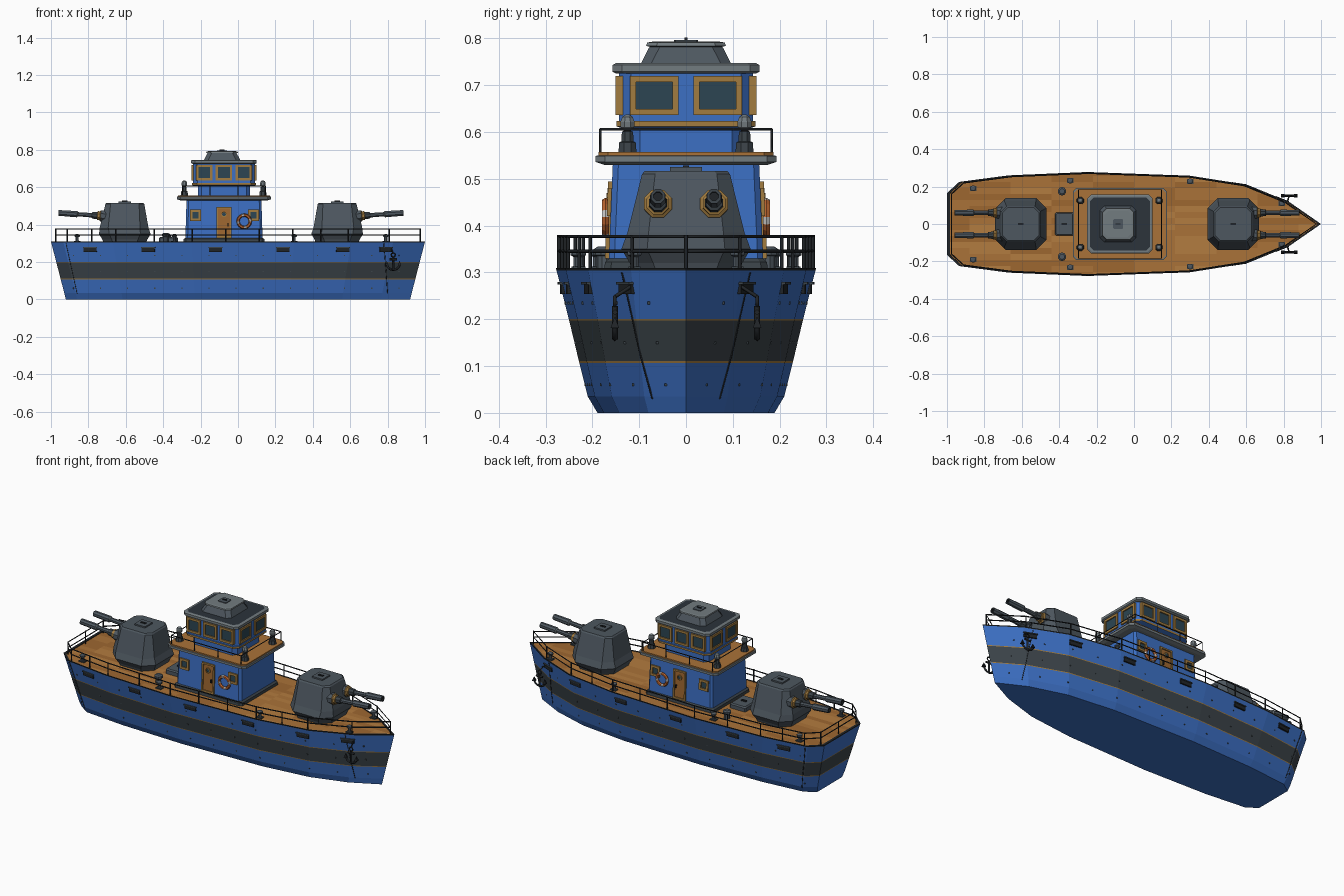
import bpy, bmesh, math, random
from mathutils import Vector, Matrix

if "Cube" in bpy.data.objects:
    bpy.data.objects.remove(bpy.data.objects["Cube"])
random.seed(4)
PI = math.pi
COL = dict(blue=(.045, .16, .55), band=(.045, .058, .068), steel=(.075, .095, .115), pale=(.17, .2, .215),
           gold=(.36, .2, .05), glass=(.025, .06, .085), black=(.014, .017, .02), roof=(.025, .033, .043),
           wood1=(.4, .17, .04), wood2=(.34, .135, .03), wood3=(.45, .2, .05), orange=(.5, .13, .03), white=(.7, .7, .68))
M = {}
for k, c in COL.items():
    M[k] = bpy.data.materials.new(k)
    M[k].diffuse_color = (*c, 1)

def make(name, bm, mats, matrix=None):
    me = bpy.data.meshes.new(name)
    bmesh.ops.recalc_face_normals(bm, faces=bm.faces)
    bm.to_mesh(me)
    bm.free()
    for m in mats:
        me.materials.append(M[m])
    ob = bpy.data.objects.new(name, me)
    bpy.context.collection.objects.link(ob)
    if matrix:
        ob.matrix_world = matrix
    return ob

def loft(name, rings, mats, matrix=None, caps=(True, True)):
    """Skin closed rings; mats is one colour or one per band plus the end cap."""
    bm = bmesh.new()
    if isinstance(mats, str):
        mats = [mats] * len(rings)
    names = list(dict.fromkeys(mats))
    vs = [[bm.verts.new(p) for p in r] for r in rings]
    n = len(rings[0])
    for i in range(len(rings) - 1):
        for j in range(n):
            f = bm.faces.new((vs[i][j], vs[i][(j+1) % n], vs[i+1][(j+1) % n], vs[i+1][j]))
            f.material_index = names.index(mats[i])
    if caps[0]:
        bm.faces.new(vs[0][::-1]).material_index = names.index(mats[0])
    if caps[1]:
        bm.faces.new(vs[-1]).material_index = names.index(mats[-1])
    return make(name, bm, names, matrix)

def octo(cx, cy, hx, hy, c, z):
    return [(cx + a, cy + b, z) for a, b in ((hx, -hy+c), (hx, hy-c), (hx-c, hy), (c-hx, hy),
                                             (-hx, hy-c), (-hx, c-hy), (c-hx, -hy), (hx-c, -hy))]

def lathe(name, prof, mats, n=8, matrix=None):
    return loft(name, [[(r*math.cos((i+.5)*2*PI/n), r*math.sin((i+.5)*2*PI/n), z) for i in range(n)]
                       for r, z in prof], mats, matrix)

def box(name, c, s, mat, matrix=None):
    bm = bmesh.new()
    bmesh.ops.create_cube(bm, size=1, matrix=Matrix.Translation(c) @ Matrix.Diagonal((*s, 1)))
    return make(name, bm, [mat], matrix)

def tubes(name, paths, r, mat):
    cu = bpy.data.curves.new(name, 'CURVE')
    cu.dimensions, cu.bevel_depth, cu.bevel_resolution, cu.use_fill_caps = '3D', r, 0, True
    for pts, cyc in paths:
        s = cu.splines.new('POLY')
        s.points.add(len(pts) - 1)
        for p, q in zip(s.points, pts):
            p.co = (*q, 1)
        s.use_cyclic_u = cyc
    cu.materials.append(M[mat])
    ob = bpy.data.objects.new(name, cu)
    bpy.context.collection.objects.link(ob)
    bpy.ops.object.select_all(action='DESELECT')
    ob.select_set(True)
    bpy.context.view_layer.objects.active = ob
    bpy.ops.object.convert(target='MESH')
    return ob

def wall(pos, ang, tilt=0):
    """Local z points out of a wall; ang 0 faces -y, 90 faces +x."""
    return Matrix.Translation(pos) @ Matrix.Rotation(math.radians(ang), 4, 'Z') @ Matrix.Rotation(math.radians(90 - tilt), 4, 'X')

def window(name, pos, ang, w, h, tilt=0, pane='glass', b=.013):
    r = lambda k, d: [(x*(w/2-k), y*(h/2-k), d) for x, y in ((1, -1), (1, 1), (-1, 1), (-1, -1))]
    loft(name, [r(0, -.008), r(0, .008), r(b, .008), r(b, .002)], ['gold']*3 + [pane], wall(pos, ang, tilt))

# Hull, with painted bands and dark rim
HALF = [(-1, .165), (-.935, .225), (-.67, .26), (-.25, .278), (.3, .258), (.605, .21), (.83, .118), (1, 0)]
LEV = [(0, .68), (.035, .755), (.107, .82), (.2, .9), (.31, 1)]
def lerp(t, x):
    for (a, p), (b, q) in zip(t, t[1:]):
        if x <= b:
            return p + (q - p)*(x - a)/(b - a)
    return t[-1][1]
def ring(z, k=1):
    sx, sy = .92 + .08*z/.31, lerp(LEV, z)
    half = [(x*sx*k, y*sy*k, z) for x, y in HALF]
    return [(x, -y, z) for x, y, z in half] + half[-2::-1]
def skin(x, z, s=-1):
    return Vector((x, s*lerp(HALF, x/(.92 + .08*z/.31))*lerp(LEV, z), z))
loft('hull', [ring(z) for z in (0, .035, .107, .111, .197, .201, .304, .31)] + [ring(.31, .985), ring(.302, .985)],
     ['blue', 'blue', 'gold', 'band', 'gold', 'blue', 'black', 'black', 'black', 'black'])

# Plank deck
bm = bmesh.new()
bm.faces.new([bm.verts.new((x, y, .307)) for x, y, z in ring(.31, .986)])
for i in range(-8, 9):
    bmesh.ops.bisect_plane(bm, geom=bm.verts[:] + bm.edges[:] + bm.faces[:], plane_co=(0, i*.032, 0), plane_no=(0, 1, 0))
for i in range(-4, 5):
    bmesh.ops.bisect_plane(bm, geom=bm.verts[:] + bm.edges[:] + bm.faces[:], plane_co=(i*.22, 0, 0), plane_no=(1, 0, 0))
for f in bm.faces:
    f.material_index = random.choice((0, 0, 1, 2))
make('plank_deck', bm, ['wood1', 'wood2', 'wood3'])

# Deck railing
rail = [Vector(p) for p in ring(.31, .975)]
posts = []
for a, b in zip(rail, rail[1:] + rail[:1]):
    k = max(1, round((b - a).length/.17))
    posts += [a.lerp(b, i/k) for i in range(k)]
tubes('deck_railing', [([p + Vector((0, 0, h)) for p in rail], True) for h in (.035, .067)], .0035, 'black')
tubes('railing_posts', [([p - Vector((0, 0, .005)), p + Vector((0, 0, .07))], False) for p in posts], .004, 'black')

# Hull side fittings: scuppers, rivets, seams, anchors
for s in (-1, 1):
    for x in (-.79, -.48, -.12, .24, .56, .79):
        p, t = skin(x, .265, s), skin(x + .01, .265, s) - skin(x - .01, .265, s)
        mt = Matrix.Translation(p) @ Matrix.Rotation(math.atan2(t.y, t.x), 4, 'Z')
        box('scupper', (0, 0, 0), (.07, .012, .022), 'black', mt)
        box('scupper_lip', (0, s*.004, .012), (.076, .014, .005), 'band', mt)
    for z in (.06, .15, .235):
        for i in range(13):
            box('rivet', skin(-.88 + i*.145, z, s), (.006, .005, .006), 'band')
    tubes('hull_seam', [([skin(a + (b - a)*i/6, .3 - .045*i, s) for i in range(7)], False)
                        for a, b in ((.78, .8), (-.92, -.86))], .0025, 'black')
    ax, ay, az = .83, s*.152, .165
    arc = [(ax + .034*math.sin(t), ay, az + .024 - .03*math.cos(t)) for t in [i*PI/8 - PI/2 for i in range(9)]]
    circ = [(ax + .011*math.cos(i*PI/4), ay, .238 + .011*math.sin(i*PI/4)) for i in range(8)]
    tubes('anchor', [(arc, False), ([(ax, ay, az - .008), (ax, ay, .228)], False),
                     ([(ax - .02, ay, .215), (ax + .02, ay, .215)], False)], .0065, 'black')
    tubes('anchor_ring', [(circ, True), ([(ax, ay, .248), (ax - .01, s*.118, .27)], False)], .004, 'black')
    for d in (-1, 1):
        lathe('anchor_fluke', [(.013, 0), (.001, .024)], 'black', 4, Matrix.Translation((ax + d*.034, ay, az + .016)))

# Bollards and round vents
for s in (-1, 1):
    for x, y in ((-.86, .19), (-.34, .232), (.3, .228), (.79, .11)):
        mt = Matrix.Translation((x, s*y, .307))
        box('bollard_base', (0, 0, .003), (.034, .026, .006), 'band', mt)
        lathe('bollard', [(.012, 0), (.009, .008), (.009, .026), (.016, .03), (.016, .038), (.008, .042)], 'steel', 8, mt)
    lathe('deck_vent', [(.016, 0), (.016, .028), (.023, .03), (.023, .042), (.014, .048)], 'steel', 10,
          Matrix.Translation((-.385, s*.175, .307)))

# Hatch box behind the cabin
loft('deck_hatch', [octo(-.372, 0, .05, .062, .006, z) for z in (.305, .328)] + [octo(-.372, 0, .044, .056, .006, .335)], 'steel')
box('hatch_handle', (-.372, 0, .338), (.03, .012, .007), 'black')

# Gun turrets
def turret(cx, d):
    mt = Matrix.Translation((cx, 0, 0)) @ Matrix.Rotation(0 if d > 0 else PI, 4, 'Z')
    loft('turret_base', [octo(0, 0, h, h, c, z) for h, c, z in ((.115, .05, .305), (.12, .05, .32), (.138, .055, .35))], 'steel', mt)
    loft('turret_body', [octo(0, 0, .138, .138, .055, .35), octo(.004, 0, .13, .125, .045, .385),
                         octo(0, 0, .104, .094, .028, .51), octo(0, 0, .098, .088, .028, .517)], 'steel', mt)
    box('turret_hatch', (0, 0, .52), (.068, .068, .01), 'steel', mt)
    box('turret_hatch_handle', (0, 0, .526), (.03, .012, .006), 'black', mt)
    for s in (-1, 1):
        g = mt @ Matrix.Translation((.1, s*.06, .445)) @ Matrix.Rotation(math.radians(86), 4, 'Y')
        lathe('gun_barrel', [(.032, 0), (.032, .03), (.026, .034), (.026, .046), (.021, .048), (.019, .075), (.013, .077),
                             (.012, .15), (.018, .155), (.0165, .255), (.01, .255), (.01, .235)],
              ['steel', 'gold', 'gold', 'gold', 'band', 'band', 'steel', 'pale', 'steel', 'band', 'black', 'black'], 8, g)
turret(.53, 1)
turret(-.605, -1)

# Lower cabin
X = -.075
loft('lower_cabin', [octo(X, 0, .207, .166, .012, .305), octo(X, 0, .2, .156, .012, .54)], 'blue')
loft('cabin_skirt', [octo(X, 0, .218, .175, .014, .305), octo(X, 0, .216, .173, .014, .322), octo(X, 0, .206, .164, .012, .33)], 'band')
for s, ang in ((-1, 0), (1, 180)):
    for x in (-.228, .082):
        window('cabin_window', (x, s*.16, .45), ang, .058, .06, 2.4)
    window('cabin_door', (X, s*.162, .412), ang, .08, .165, 2.4, 'wood2', .009)
    dm = wall((X, s*.164, .455), ang)
    lathe('door_porthole', [(.015, 0), (.015, .006), (.01, .006), (.01, .003)], ['gold', 'gold', 'gold', 'glass'], 10, dm)
    box('door_handle', (X + .022, s*.168, .4), (.006, .012, .018), 'black')
    # Lifebuoy with pale bands
    bm = bmesh.new()
    grid = [[bm.verts.new(((.033 + .0085*math.cos(v*PI/3))*math.cos(u*PI/8), (.033 + .0085*math.cos(v*PI/3))*math.sin(u*PI/8),
                           .0085*math.sin(v*PI/3))) for v in range(6)] for u in range(16)]
    for u in range(16):
        for v in range(6):
            f = bm.faces.new((grid[u][v], grid[u-15][v], grid[u-15][v-5], grid[u][v-5]))
            f.material_index = 1 if u % 4 == 0 else 0
    make('lifebuoy', bm, ['orange', 'white'], wall((.033, s*.172, .418), ang))

# Platform, its railing and the corner lamps
loft('platform', [octo(X, 0, h, w, .02, z) for h, w, z in ((.235, .175, .53), (.252, .193, .536), (.252, .193, .549),
     (.246, .187, .55), (.246, .187, .557))], ['pale', 'pale', 'pale', 'wood1', 'wood1'])
pr = [(X + a*.222, b*.183) for a, b in ((-1, -1), (1, -1), (1, 1), (-1, 1))]
tubes('platform_railing', [([(x, y, .606) for x, y in pr], True)] + [([(x, y, .55), (x, y, .606)], False) for x, y in
      pr + [(X + a, b*.183) for a in (-.075, .075) for b in (-1, 1)]], .003, 'black')
for x in (X - .212, X + .208):
    for s in (-1, 1):
        lathe('corner_lamp', [(.021, 0), (.019, .022), (.014, .024), (.013, .045), (.008, .046), (.0155, .054), (.0165, .065),
                              (.012, .076), (.004, .081)], ['band']*4 + ['pale']*5, 8, Matrix.Translation((x, s*.125, .556)))

# Wheelhouse
loft('wheelhouse', [octo(X, 0, h, w, c, z) for h, w, c, z in ((.14, .118, .02, .55), (.14, .118, .02, .603), (.166, .143, .025, .61),
     (.171, .148, .026, .612), (.171, .148, .026, .623), (.166, .143, .025, .624), (.166, .143, .025, .73))],
     ['blue', 'blue', 'blue', 'gold', 'blue', 'blue', 'blue'])
for s, ang in ((-1, 0), (1, 180)):
    for x in (-.105, 0, .105):
        window('wheelhouse_window', (X + x, s*.143, .678), ang, .088, .084)
for s, ang in ((-1, -90), (1, 90)):
    for y in (-.068, .068):
        window('wheelhouse_window', (X + s*.166, y, .678), ang, .104, .084)

# Roof and cupola
loft('roof', [octo(X, 0, h, w, .02, z) for h, w, z in ((.168, .15, .725), (.175, .157, .729), (.175, .157, .743), (.168, .15, .747),
     (.16, .142, .747))], ['pale', 'pale', 'pale', 'pale', 'roof'])
loft('cupola', [octo(X - .01, 0, h, h, .022, z) for h, z in ((.097, .745), (.078, .782), (.085, .784), (.083, .791), (.072, .793))],
     ['steel', 'steel', 'pale', 'pale', 'pale'])
loft('cupola_hatch', [octo(X - .01, 0, .026, .026, .004, z) for z in (.79, .797)], 'steel')
box('cupola_handle', (X - .01, 0, .799), (.026, .007, .006), 'black')

for m in bpy.data.materials:
    if m.users and not m.is_grease_pencil:
        m.use_nodes = True
        m.node_tree.nodes["Principled BSDF"].inputs["Base Color"].default_value = m.diffuse_color
